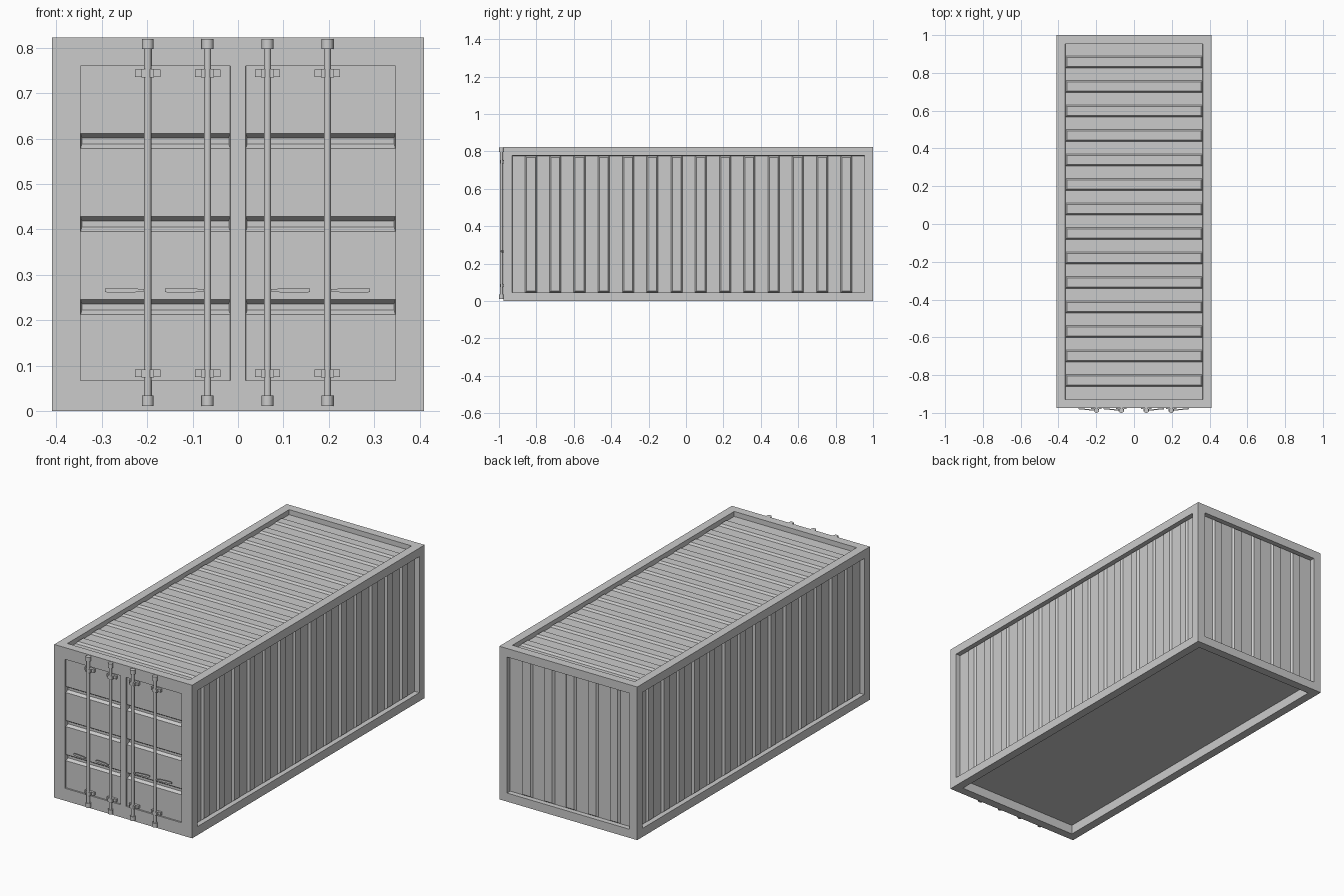
import bpy, bmesh
from math import radians
from mathutils import Vector, Matrix

if "Cube" in bpy.data.objects:
    bpy.data.objects.remove(bpy.data.objects["Cube"])

X, Y0, Y1, H = 0.41, -0.975, 1.0, 0.823   # body extents
FRAME = 0.046                             # frame border width


def finish(bm, name):
    bmesh.ops.recalc_face_normals(bm, faces=bm.faces[:])
    me = bpy.data.meshes.new(name)
    bm.to_mesh(me)
    bm.free()
    ob = bpy.data.objects.new(name, me)
    bpy.context.collection.objects.link(ob)
    return ob


def pick(bm, normal, test=lambda c: True):
    """Faces looking along normal whose centre passes the test."""
    bm.normal_update()
    return [f for f in bm.faces
            if f.normal.dot(Vector(normal)) > 0.99 and test(f.calc_center_median())]


def cut(bm, normal, test, axis, positions):
    """Slice only the chosen faces at positions along an axis."""
    for p in positions:
        fs = pick(bm, normal, test)
        geom = list({e for f in fs for e in f.edges} | {v for f in fs for v in f.verts}) + fs
        co, no = Vector((0, 0, 0)), Vector((0, 0, 0))
        co[axis], no[axis] = p, 1
        bmesh.ops.bisect_plane(bm, geom=geom, dist=1e-5, plane_co=co, plane_no=no)


def push(bm, faces, thickness, depth):
    bmesh.ops.inset_individual(bm, faces=faces, thickness=thickness,
                               depth=depth, use_even_offset=True)


# Body block
bm = bmesh.new()
bmesh.ops.create_cube(bm, size=1, matrix=Matrix.Translation((0, (Y0 + Y1) / 2, H / 2))
                      @ Matrix.Diagonal((2 * X, Y1 - Y0, H, 1)))

# Recessed panels inside the frame (all but the door end; deeper below)
bm.normal_update()
panels = [f for f in bm.faces if f.normal.y > -0.5]
floor = [f for f in panels if f.normal.z < -0.5]
walls = [f for f in panels if f not in floor]
push(bm, panels, FRAME, 0)
push(bm, walls, 0.0002, -0.027)
push(bm, floor, 0.0002, -0.05)

# Raised ribs on sides, roof and back wall
long_ribs = [0.0145 + 0.1297 * (i - 6.5) for i in range(14)]
back_ribs = [0.13 * (i - 2) for i in range(5)]
W = 0.031
for n, axis, ribs, test in (
        ((1, 0, 0), 1, long_ribs, lambda c: X - 0.04 < c.x < X - 0.02),
        ((-1, 0, 0), 1, long_ribs, lambda c: -X + 0.02 < c.x < -X + 0.04),
        ((0, 0, 1), 1, long_ribs, lambda c: H - 0.04 < c.z < H - 0.02),
        ((0, 1, 0), 0, back_ribs, lambda c: Y1 - 0.04 < c.y < Y1 - 0.02)):
    cut(bm, n, test, axis, [r + s for r in ribs for s in (-W, W)])
    push(bm, pick(bm, n, lambda c: test(c) and min(abs(c[axis] - r) for r in ribs) < 0.01),
         0.008, 0.011)

# Two recessed doors, each with three pressed grooves
FN = (0, -1, 0)
front = lambda c: c.y < Y0 + 0.001
cut(bm, FN, front, 0, (-0.347, -0.017, 0.017, 0.347))
cut(bm, FN, front, 2, (0.067, 0.76))
push(bm, pick(bm, FN, lambda c: front(c) and 0.02 < abs(c.x) < 0.34 and 0.07 < c.z < 0.75),
     0.0002, -0.008)
door = lambda c: Y0 + 0.004 < c.y < Y0 + 0.015
grooves = (0.229, 0.412, 0.595)
cut(bm, FN, door, 2, [g + s for g in grooves for s in (-0.0165, 0.0165)])
pressed = pick(bm, FN, lambda c: door(c) and min(abs(c.z - g) for g in grooves) < 0.005)
push(bm, pressed, 0.01, -0.015)
for f in pressed:                         # steep groove ends
    cx = f.calc_center_median().x
    for v in f.verts:
        v.co.x += 0.007 if v.co.x > cx else -0.007
finish(bm, "container_body")


# Helpers for the door hardware
def add_box(bm, x0, x1, y0, y1, z0, z1):
    bmesh.ops.create_cube(bm, size=1, matrix=Matrix.Translation(
        ((x0 + x1) / 2, (y0 + y1) / 2, (z0 + z1) / 2))
        @ Matrix.Diagonal((x1 - x0, y1 - y0, z1 - z0, 1)))


def add_rod(bm, x, y, r, z0, z1):
    bmesh.ops.create_cone(bm, cap_ends=True, segments=16, radius1=r, radius2=r,
                          depth=z1 - z0, matrix=Matrix.Translation((x, y, (z0 + z1) / 2)))


def smooth(ob):
    bpy.ops.object.select_all(action='DESELECT')
    ob.select_set(True)
    bpy.context.view_layer.objects.active = ob
    bpy.ops.object.shade_smooth_by_angle(angle=radians(30))


BY = -0.987
for i, x in enumerate((-0.199, -0.067, 0.065, 0.197)):
    side = -1 if x < 0 else 1

    # Locking bar with end cams
    bm = bmesh.new()
    add_rod(bm, x, BY, 0.008, 0.012, 0.818)
    for z in (0.011, 0.797):
        add_rod(bm, x, BY, 0.013, z, z + 0.023)
    smooth(finish(bm, f"locking_bar_{i + 1}"))

    # Bar brackets: plate plus clamp
    bm = bmesh.new()
    for z in (0.083, 0.744):
        add_box(bm, x - 0.028, x + 0.028, -0.980, -0.965, z - 0.008, z + 0.008)
        add_box(bm, x - 0.014, x + 0.014, -0.993, -0.975, z - 0.009, z + 0.009)
    finish(bm, f"bar_brackets_{i + 1}")

    # Tapered handle pointing to the outer side
    bm = bmesh.new()
    profile = ((0.0, 0.003), (0.02, 0.003), (0.032, 0.0055), (0.085, 0.0055), (0.094, 0.0035))
    rings = []
    for d, h in profile:
        y = BY + 0.1 * d
        rings.append([bm.verts.new((x + side * d, y + a * 0.003, 0.266 + b * h))
                      for a, b in ((-1, -1), (1, -1), (1, 1), (-1, 1))])
    for a, b in zip(rings, rings[1:]):
        for k in range(4):
            bm.faces.new((a[k], a[(k + 1) % 4], b[(k + 1) % 4], b[k]))
    bm.faces.new(rings[0])
    bm.faces.new(rings[-1])
    finish(bm, f"door_handle_{i + 1}")
